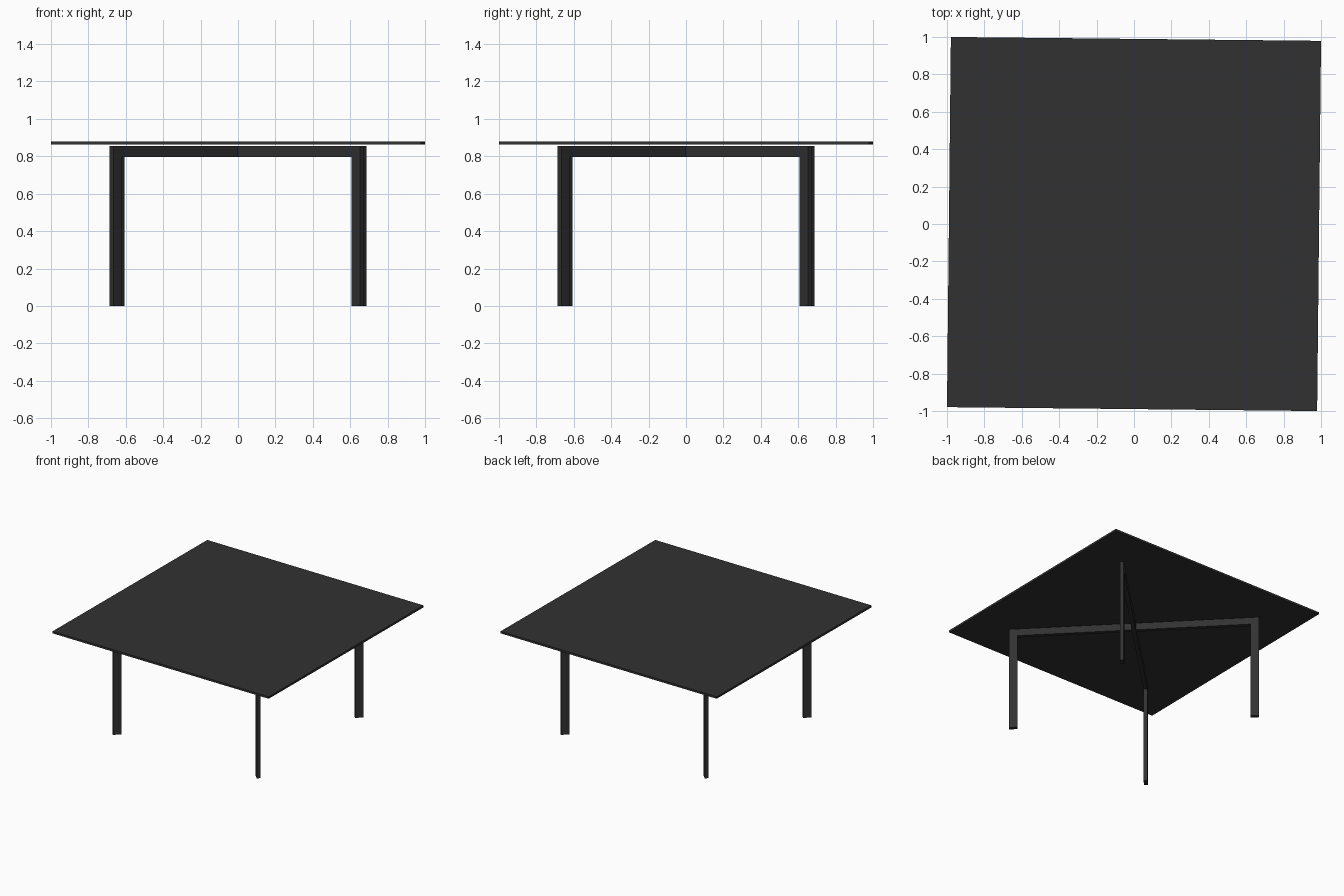
import bpy, bmesh, math
from mathutils import Matrix

if "Cube" in bpy.data.objects:
    bpy.data.objects.remove(bpy.data.objects["Cube"])

TWIST = -0.0105  # the whole table is turned very slightly clockwise

black = bpy.data.materials.new("matte black")
black.diffuse_color = (0.031, 0.031, 0.031, 1)
black.use_nodes = True
black.node_tree.nodes["Principled BSDF"].inputs["Base Color"].default_value = black.diffuse_color


def add_object(name, bm, angle):
    bmesh.ops.recalc_face_normals(bm, faces=bm.faces)
    bm.transform(Matrix.Rotation(angle, 4, 'Z'))
    mesh = bpy.data.meshes.new(name)
    bm.to_mesh(mesh)
    bm.free()
    mesh.materials.append(black)
    obj = bpy.data.objects.new(name, mesh)
    bpy.context.collection.objects.link(obj)
    return obj


def extrude_profile(points, thickness):
    """Extrude an (x, z) outline symmetrically along y."""
    bm = bmesh.new()
    face = bm.faces.new([bm.verts.new((x, -thickness / 2, z)) for x, z in points])
    new = bmesh.ops.extrude_face_region(bm, geom=[face])["geom"]
    bmesh.ops.translate(bm, vec=(0, thickness, 0),
                        verts=[g for g in new if isinstance(g, bmesh.types.BMVert)])
    return bm


# Thin square table top
half, z0, z1 = 0.9896, 0.862, 0.879
bm = extrude_profile([(-half, z0), (half, z0), (half, z1), (-half, z1)], 2 * half)
add_object("table_top", bm, TWIST)

# Two crossing U-shaped flat-bar frames along the diagonals
outer, inner, top, under = 0.946, 0.882, 0.854, 0.796
right = [(inner, under), (inner, 0), (outer, 0), (outer, top)]
profile = right + [(-x, z) for x, z in reversed(right)]
for name, deg in (("leg_frame_a", 45), ("leg_frame_b", -45)):
    add_object(name, extrude_profile(profile, 0.03), math.radians(deg) + TWIST)
